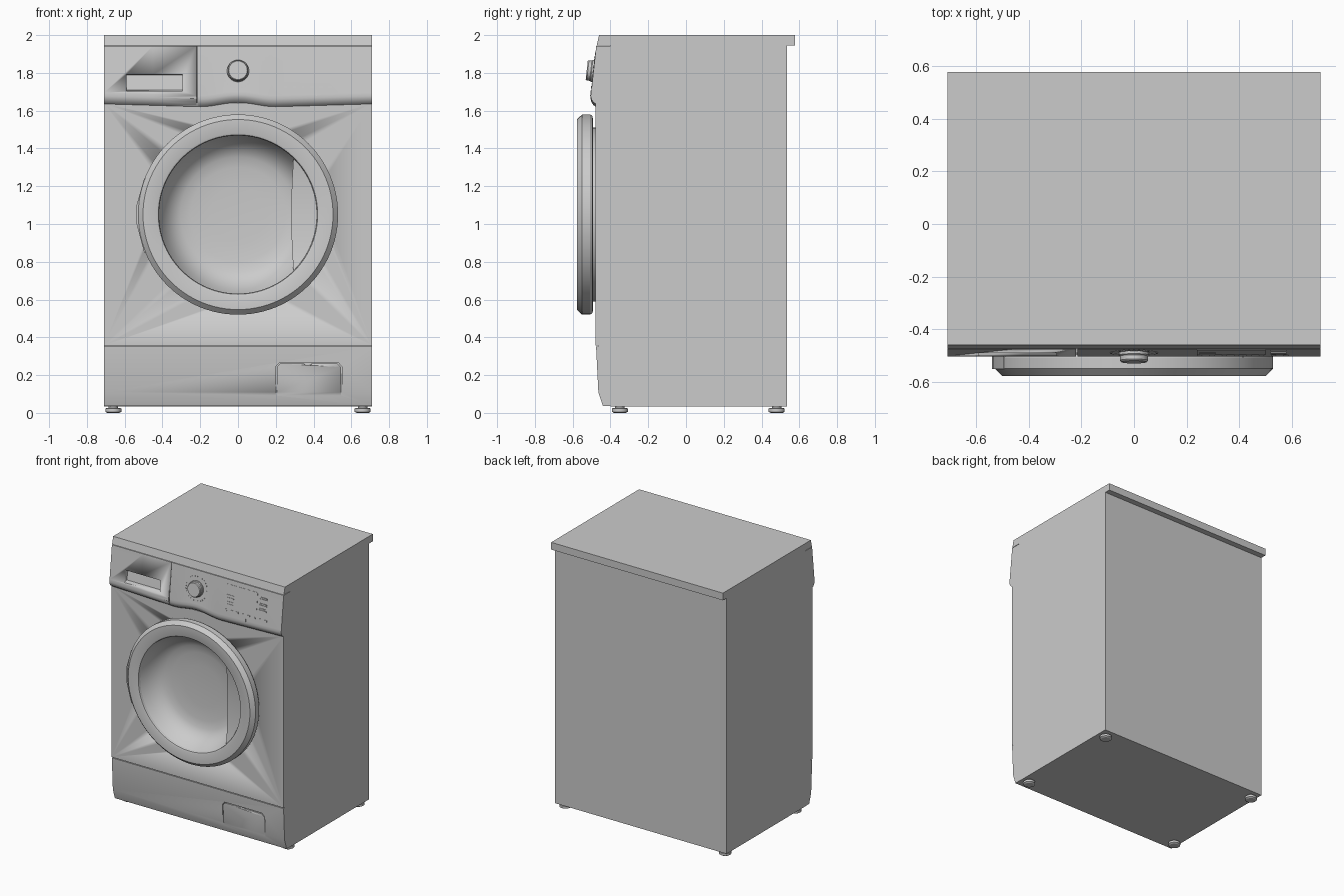
import bpy, bmesh
from math import sin, cos, pi, radians, sqrt

if "Cube" in bpy.data.objects:
    bpy.data.objects.remove(bpy.data.objects["Cube"])

W = 0.71  # half width


def finish(name, bm, smooth=30):
    bmesh.ops.remove_doubles(bm, verts=bm.verts, dist=1e-5)
    bmesh.ops.recalc_face_normals(bm, faces=bm.faces)
    me = bpy.data.meshes.new(name)
    bm.to_mesh(me)
    bm.free()
    ob = bpy.data.objects.new(name, me)
    bpy.context.collection.objects.link(ob)
    bpy.ops.object.select_all(action='DESELECT')
    bpy.context.view_layer.objects.active = ob
    ob.select_set(True)
    bpy.ops.object.shade_smooth_by_angle(angle=radians(smooth))
    return ob


def loft(name, rings, closed_profile=True, cap=True, loop=False):
    """Skin a list of point rings."""
    bm = bmesh.new()
    vs = [[bm.verts.new(p) for p in r] for r in rings]
    n = len(vs[0])
    for i in range(len(vs) if loop else len(vs) - 1):
        a, b = vs[i], vs[(i + 1) % len(vs)]
        for j in range(n if closed_profile else n - 1):
            k = (j + 1) % n
            bm.faces.new((a[j], a[k], b[k], b[j]))
    if cap:
        bm.faces.new(vs[0])
        bm.faces.new(vs[-1])
    return finish(name, bm)


def prism_x(name, pts, a, b):
    return loft(name, [[(x, y, z) for y, z in pts] for x in (a, b)])


def prism_y(name, pts, a, b):
    return loft(name, [[(x, y, z) for x, z in pts] for y in (a, b)])


def lathe(name, prof, loc, segs=64, tilt=0.0, closed=False):
    """Revolve (radius, y) points about the y axis."""
    rings = [[(r * cos(2 * pi * i / segs), y, r * sin(2 * pi * i / segs))
              for r, y in prof] for i in range(segs)]
    ob = loft(name, rings, closed, cap=False, loop=True)
    ob.location = loc
    ob.rotation_euler.x = tilt
    return ob


def cut(ob, cutter):
    cutter.hide_render = True
    bpy.context.view_layer.update()
    m = ob.modifiers.new("cut", 'BOOLEAN')
    m.object, m.operation, m.solver = cutter, 'DIFFERENCE', 'EXACT'
    bpy.ops.object.select_all(action='DESELECT')
    bpy.context.view_layer.objects.active = ob
    ob.select_set(True)
    bpy.ops.object.modifier_apply(modifier=m.name)
    bpy.data.objects.remove(cutter)


def rect(x0, x1, z0, z1):
    return [(x0, z0), (x1, z0), (x1, z1), (x0, z1)]


# Cabinet with a set-back top front edge and a round door opening
body = prism_x("cabinet", [(0.535, 0.035), (0.535, 1.946), (-0.40, 1.946), (-0.40, 1.64),
                           (-0.478, 1.64), (-0.478, 0.357), (-0.40, 0.357), (-0.40, 0.035)], -W, W)
hole = lathe("door_hole_cutter", [(0, -0.36), (0.44, -0.36), (0.44, -0.6), (0, -0.6)], (0, 0, 1.05))
cut(body, hole)

# Worktop lid overhanging at the back
prism_x("top_lid", [(0.578, 1.946), (0.578, 2.0), (-0.46, 2.0), (-0.473, 1.946)], -W, W)

# Kick panel with the filter flap outline grooved into it
kick = prism_x("kick_panel", [(-0.40, 0.036), (-0.44, 0.036), (-0.464, 0.11), (-0.476, 0.351),
                              (-0.464, 0.351), (-0.464, 0.357), (-0.40, 0.357)], -W, W)


def flap(g):
    return [(0.20 + g, 0.0), (0.20 + g, 0.245 - g / 2), (0.22 + g / 2, 0.267 - g),
            (0.53 - g / 2, 0.267 - g), (0.55 - g, 0.245 - g / 2), (0.55 - g, 0.0)]


cut(kick, prism_y("flap_groove_cutter", flap(0) + flap(0.006)[::-1], -0.5, -0.458))
cut(kick, prism_y("flap_notch_cutter", [(0.345, 0.267), (0.355, 0.254), (0.385, 0.254), (0.395, 0.267)],
                  -0.5, -0.455))


# Control panel: sloped front, lower lip that arches over the door
def lip(x):
    x = abs(x)
    return 1.62 + (0.022 * cos(pi / 2 * x / 0.2) ** 2 if x < 0.2 else 0.015 * (x - 0.2) / 0.51)


def panel_y(z):
    return -0.475 - 0.111 * (1.943 - z)


xs = [-W, -0.45] + [-0.2 + 0.4 * i / 20 for i in range(21)] + [0.45, W]
rings = []
for x in xs:
    b = lip(x)
    prof = [(-0.40, 1.943), (-0.475, 1.943), (panel_y(b + 0.06), b + 0.06), (-0.505, b + 0.042),
            (-0.501, b + 0.026), (-0.491, b + 0.01), (-0.477, b), (-0.40, b)]
    rings.append([(x, y, z) for y, z in prof])
panel = loft("control_panel", rings)
cut(panel, prism_x("drawer_recess_cutter", [(-0.53, 1.697), (-0.53, 1.796), (-0.455, 1.789),
                                            (-0.47, 1.71)], -0.59, -0.295))
cut(panel, prism_x("drawer_seam_cutter", [(-0.53, 1.60), (-0.492, 1.60), (-0.465, 1.96), (-0.53, 1.96)],
                   -0.221, -0.215))


# Small raised plates lying on the sloped panel
def plates(name, items, t=0.004):
    bm = bmesh.new()
    for x, z, w, h in items:
        f, k = [], []
        for dx, dz in rect(-w / 2, w / 2, -h / 2, h / 2):
            y = panel_y(z + dz)
            f.append(bm.verts.new((x + dx, y - t, z + dz)))
            k.append(bm.verts.new((x + dx, y + 0.003, z + dz)))
        bm.faces.new(f)
        for i in range(4):
            j = (i + 1) % 4
            bm.faces.new((f[i], f[j], k[j], k[i]))
    return finish(name, bm)


plates("display_window", [(0.37, 1.83, 0.26, 0.16)], 0.0015)
plates("indicator_marks", [(0.55, z, 0.06, 0.007) for z in (1.882, 1.870, 1.838, 1.826, 1.802, 1.790)]
       + [(0.28, z, 0.06, 0.008) for z in (1.832, 1.812, 1.784, 1.766)])
plates("option_buttons", [(0.25 + 0.047 * i, 1.725, 0.018, 0.012) for i in range(8)]
       + [(0.415, 1.692, 0.005, 0.03)], 0.003)

# Programme dial and its ring of marks
KZ = 1.81
plates("dial_marks", [(0.088 * sin(2 * pi * i / 28), KZ + 0.088 * cos(2 * pi * i / 28), 0.007, 0.007)
                      for i in range(28)], 0.002)
lathe("dial_knob", [(0.058, 0.01), (0.058, -0.01), (0.054, -0.014), (0.054, -0.03), (0.049, -0.036),
                    (0.0, -0.036)], (0, panel_y(KZ), KZ), 48, -0.11)

# Door ring, bowl-shaped window, side grip and hinge bulge
lathe("door_ring", [(0.418, -0.470), (0.46, -0.470), (0.46, -0.492), (0.505, -0.492), (0.522, -0.496),
                    (0.53, -0.508), (0.53, -0.55), (0.503, -0.578), (0.432, -0.578),
                    (0.422, -0.574), (0.418, -0.566)], (0, 0, 1.05), 96, closed=True)
lathe("door_bowl", [(0.419, -0.56), (0.412, -0.545), (0.395, -0.51), (0.37, -0.475), (0.34, -0.447),
                    (0.305, -0.43), (0.25, -0.42), (0.15, -0.414), (0, -0.412)], (0, 0, 1.05), 96)

# Grip plate: circle segment sloping inwards from the rim to a chord
grip = []
for i in range(17):
    z = -0.297 + 0.594 * i / 16
    outer = sqrt(0.418 ** 2 - z * z)
    inner = min(0.294 - 0.012 * (1 - (z / 0.297) ** 2), outer - 0.001)
    yi = -0.56 + 0.03 * (outer - inner) / 0.13
    grip.append([(outer, -0.56, 1.05 + z), (inner, yi, 1.05 + z), (inner, -0.43, 1.05 + z)])
loft("door_grip", grip, closed_profile=False, cap=False)

prism_y("door_hinge_bulge", [(-0.47, 1.25), (-0.497, 1.24), (-0.537, 1.10), (-0.54, 1.05),
                             (-0.537, 1.0), (-0.497, 0.85), (-0.47, 0.84)], -0.497, -0.552)

# Levelling feet
for sx, side in ((-1, "left"), (1, "right")):
    for y, end in ((-0.35, "front"), (0.48, "back")):
        lathe(f"foot_{end}_{side}", [(0, 0), (0.032, 0), (0.042, 0.006), (0.042, 0.022), (0.036, 0.026),
                                     (0.025, 0.027), (0.025, 0.04)], (sx * 0.66, y, 0), 24, pi / 2)
